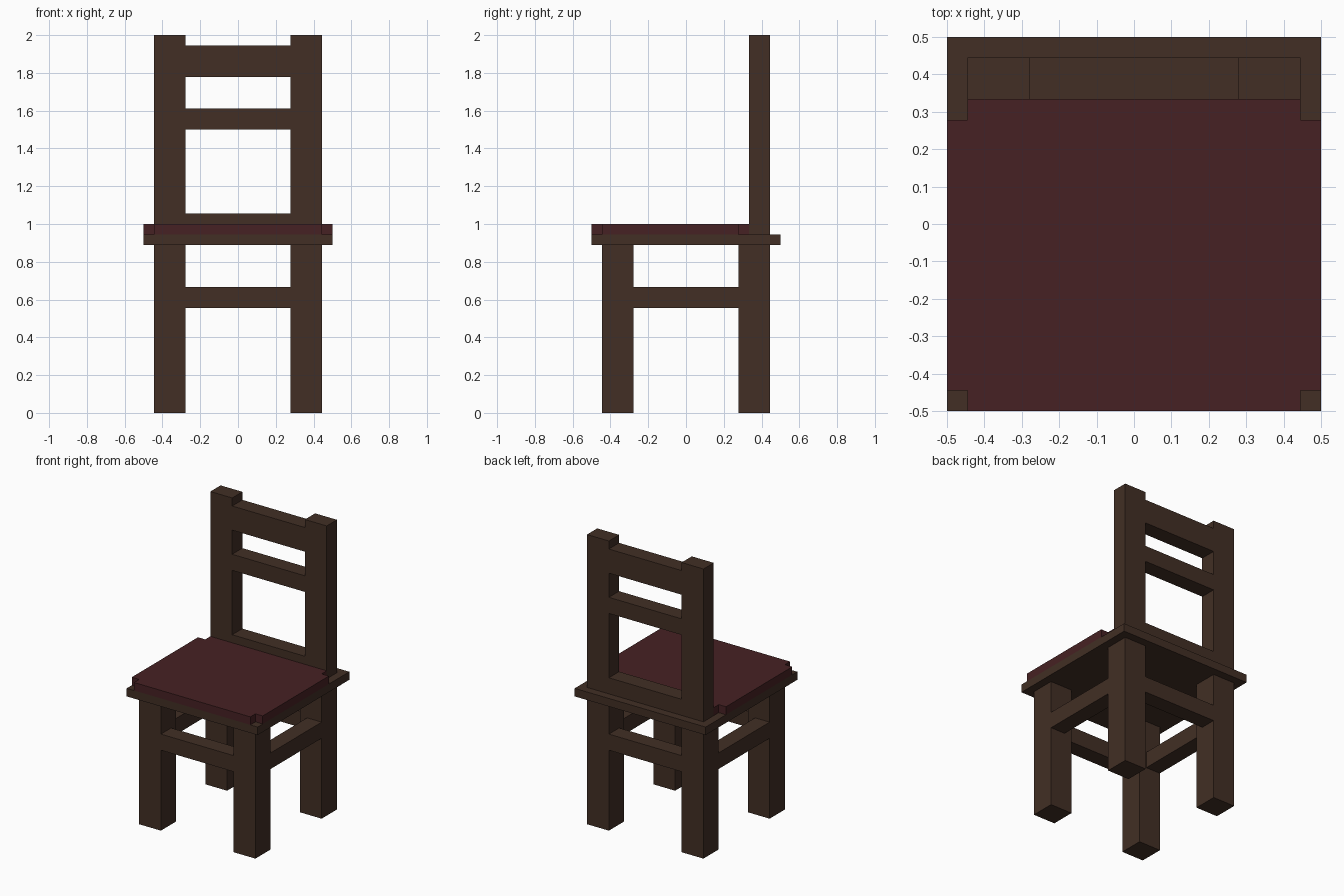
import bpy, bmesh

if "Cube" in bpy.data.objects:
    bpy.data.objects.remove(bpy.data.objects["Cube"])

U = 1 / 18  # the chair follows a grid of 1/18 unit


def material(name, rgb):
    m = bpy.data.materials.new(name)
    m.diffuse_color = (*rgb, 1)
    m.use_nodes = True
    m.node_tree.nodes["Principled BSDF"].inputs["Base Color"].default_value = m.diffuse_color
    return m


wood = material("dark wood", (0.054, 0.028, 0.018))
fabric = material("dark red fabric", (0.062, 0.0155, 0.017))


def prism(name, outline, z0, z1, mat):
    """Extrude a plan outline (grid units) from z0 to z1."""
    bm = bmesh.new()
    face = bm.faces.new([bm.verts.new((x * U, y * U, z0 * U)) for x, y in outline])
    top = bmesh.ops.extrude_face_region(bm, geom=[face])["geom"]
    bmesh.ops.translate(bm, vec=(0, 0, (z1 - z0) * U),
                        verts=[v for v in top if isinstance(v, bmesh.types.BMVert)])
    bmesh.ops.recalc_face_normals(bm, faces=bm.faces)
    mesh = bpy.data.meshes.new(name)
    bm.to_mesh(mesh)
    bm.free()
    mesh.materials.append(mat)
    obj = bpy.data.objects.new(name, mesh)
    bpy.context.collection.objects.link(obj)
    return obj


def box(name, x0, x1, y0, y1, z0, z1, mat=wood):
    return prism(name, [(x0, y0), (x1, y0), (x1, y1), (x0, y1)], z0, z1, mat)


# Seat board
box("seat_board", -9, 9, -9, 9, 16, 17)

# Cushion, notched at the front corners and around the back posts
half = [(8, -9), (8, -8), (9, -8), (9, 5), (8, 5), (8, 6)]
prism("seat_cushion", half + [(-x, y) for x, y in reversed(half)], 17, 18, fabric)

# Legs, back posts and side stretchers, left and right
for side, s in (("left", -1), ("right", 1)):
    inner, outer = sorted((5 * s, 8 * s))
    box(f"front_leg_{side}", inner, outer, -8, -5, 0, 16)
    box(f"back_leg_{side}", inner, outer, 5, 8, 0, 16)
    box(f"back_post_{side}", inner, outer, 6, 8, 17, 36)
    x0, x1 = sorted((6 * s, 8 * s))
    box(f"side_stretcher_{side}", x0, x1, -5, 5, 10, 12)

# Front and back stretchers
box("front_stretcher", -5, 5, -8, -6, 10, 12)
box("back_stretcher", -5, 5, 6, 8, 10, 12)

# Backrest rails
for name, z0, z1 in (("lower", 17, 19), ("middle", 27, 29), ("top", 32, 35)):
    box(f"{name}_back_rail", -5, 5, 6, 8, z0, z1)
